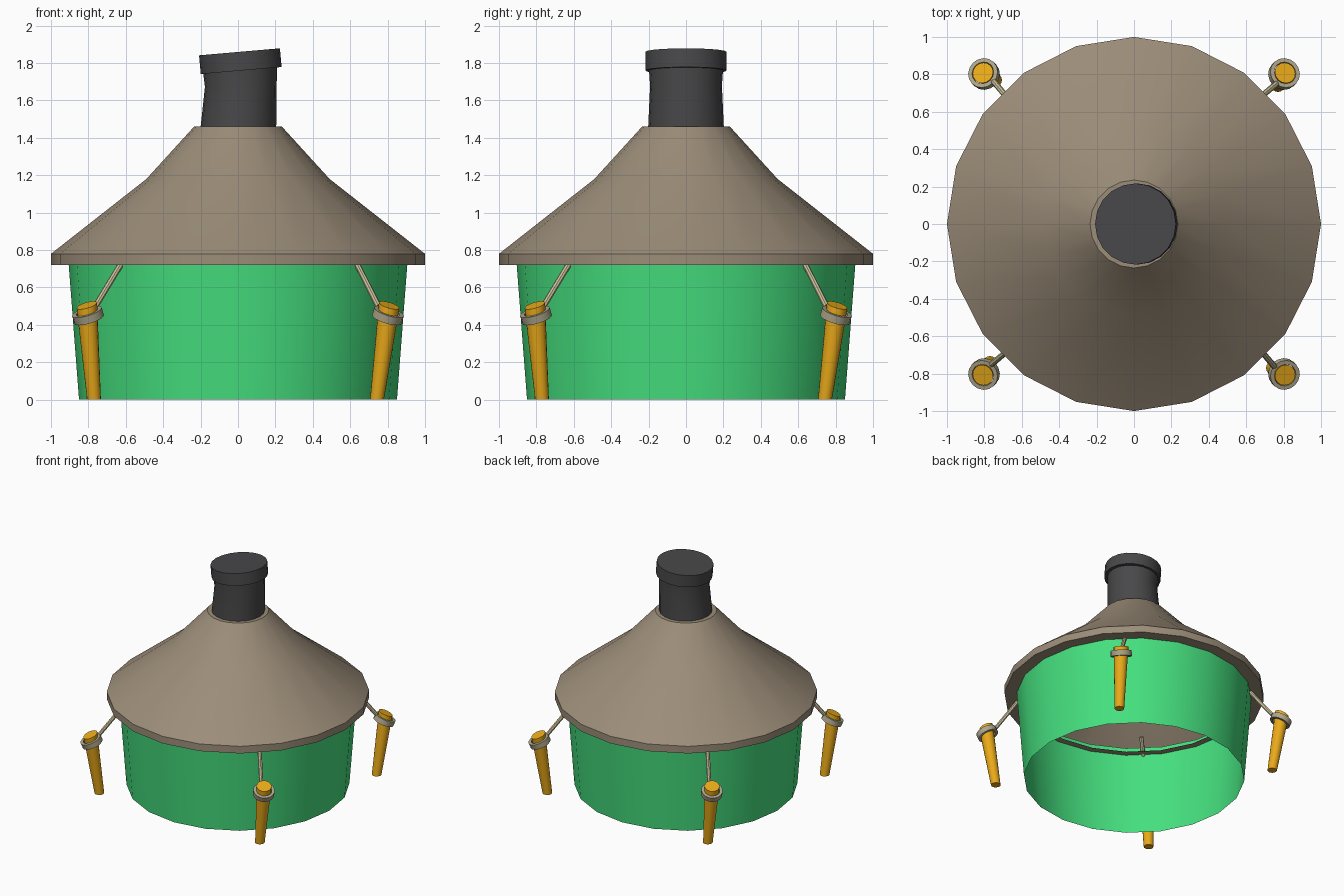
import bpy, bmesh, math
from mathutils import Vector, Matrix

if "Cube" in bpy.data.objects:
    bpy.data.objects.remove(bpy.data.objects["Cube"])


def material(name, rgb):
    m = bpy.data.materials.new(name)
    m.diffuse_color = (*rgb, 1)
    m.use_nodes = True
    m.node_tree.nodes["Principled BSDF"].inputs["Base Color"].default_value = m.diffuse_color
    return m


GREEN = material("green_cloth", (0.06, 0.74, 0.21))
BROWN = material("brown_cloth", (0.33, 0.265, 0.19))
DARK = material("dark_metal", (0.065, 0.065, 0.068))
ORANGE = material("orange_wood", (0.82, 0.40, 0.01))
ROPE = material("pale_rope", (0.60, 0.54, 0.33))
LOOP = material("loop_rope", (0.42, 0.38, 0.26))


def loft(name, rings, mat, sides=20, caps=False, closed=False, turn=0):
    """Skin circles given as (centre, radius, normal), turned about z."""
    bm = bmesh.new()
    spin = Matrix.Rotation(turn, 4, 'Z')
    loops = []
    for centre, radius, normal in rings:
        tilt = Vector((0, 0, 1)).rotation_difference(Vector(normal))
        loop = []
        for i in range(sides):
            a = 2 * math.pi * i / sides
            p = tilt @ Vector((radius * math.cos(a), radius * math.sin(a), 0))
            loop.append(bm.verts.new(spin @ (Vector(centre) + p)))
        loops.append(loop)
    pairs = list(zip(loops, loops[1:]))
    if closed:
        pairs.append((loops[-1], loops[0]))
    for low, high in pairs:
        for i in range(sides):
            j = (i + 1) % sides
            bm.faces.new((low[i], low[j], high[j], high[i]))
    if caps:
        bm.faces.new(loops[0][::-1])
        bm.faces.new(loops[-1])
    if caps or closed:
        bmesh.ops.recalc_face_normals(bm, faces=bm.faces)
    mesh = bpy.data.meshes.new(name)
    bm.to_mesh(mesh)
    bm.free()
    ob = bpy.data.objects.new(name, mesh)
    bpy.context.collection.objects.link(ob)
    mesh.materials.append(mat)
    bpy.ops.object.select_all(action='DESELECT')
    ob.select_set(True)
    bpy.context.view_layer.objects.active = ob
    bpy.ops.object.shade_smooth_by_angle(angle=math.radians(30))
    return ob


UP = (0, 0, 1)


def lathe(name, profile, mat):
    return loft(name, [((0, 0, z), r, UP) for r, z in profile], mat)


# Open tent wall, flaring slightly upwards
lathe("tent_wall", [(0.85, 0), (0.91, 0.785)], GREEN)

# Roof shell with eave underside and top lip
lathe("tent_roof", [(0.85, 0.72), (1, 0.72), (1, 0.78), (0.49, 1.18),
                    (0.235, 1.46), (0.19, 1.46)], BROWN)

# Bent chimney pipe and its tilted cap
LEAN = (-0.087, 0, 1)
loft("chimney_pipe", [((0, 0, 1.42), 0.204, UP),
                      ((0.015, 0, 1.68), 0.192, (-0.04, 0, 1)),
                      ((0.01, 0, 1.79), 0.2, LEAN)], DARK, caps=True)
loft("chimney_cap", [((0.017, 0, 1.76), 0.217, LEAN),
                     ((0.008, 0, 1.86), 0.217, LEAN)], DARK, caps=True)

# Four pegs with loops and guy ropes, one per corner
tilt = Vector((0.30, -0.30, 1)).normalized()
ring = Vector((0.802, -0.802, 0.45))
rope_top, rope_end = Vector((0.583, -0.562, 0.83)), Vector((0.75, -0.762, 0.50))
along = rope_top - rope_end
for k in range(4):
    turn = k * math.pi / 2
    loft(f"tent_peg_{k + 1}", [((0.743, -0.77, 0), 0.037, UP),
                               ((0.808, -0.808, 0.505), 0.057, tilt)],
         ORANGE, sides=16, caps=True, turn=turn)
    loft(f"peg_loop_{k + 1}", [(ring + tilt * h, r, tilt) for r, h in
                               [(0.06, -0.022), (0.082, -0.022),
                                (0.082, 0.022), (0.06, 0.022)]],
         LOOP, sides=16, closed=True, turn=turn)
    loft(f"guy_rope_{k + 1}", [(rope_end, 0.016, along), (rope_top, 0.016, along)],
         ROPE, sides=8, caps=True, turn=turn)
